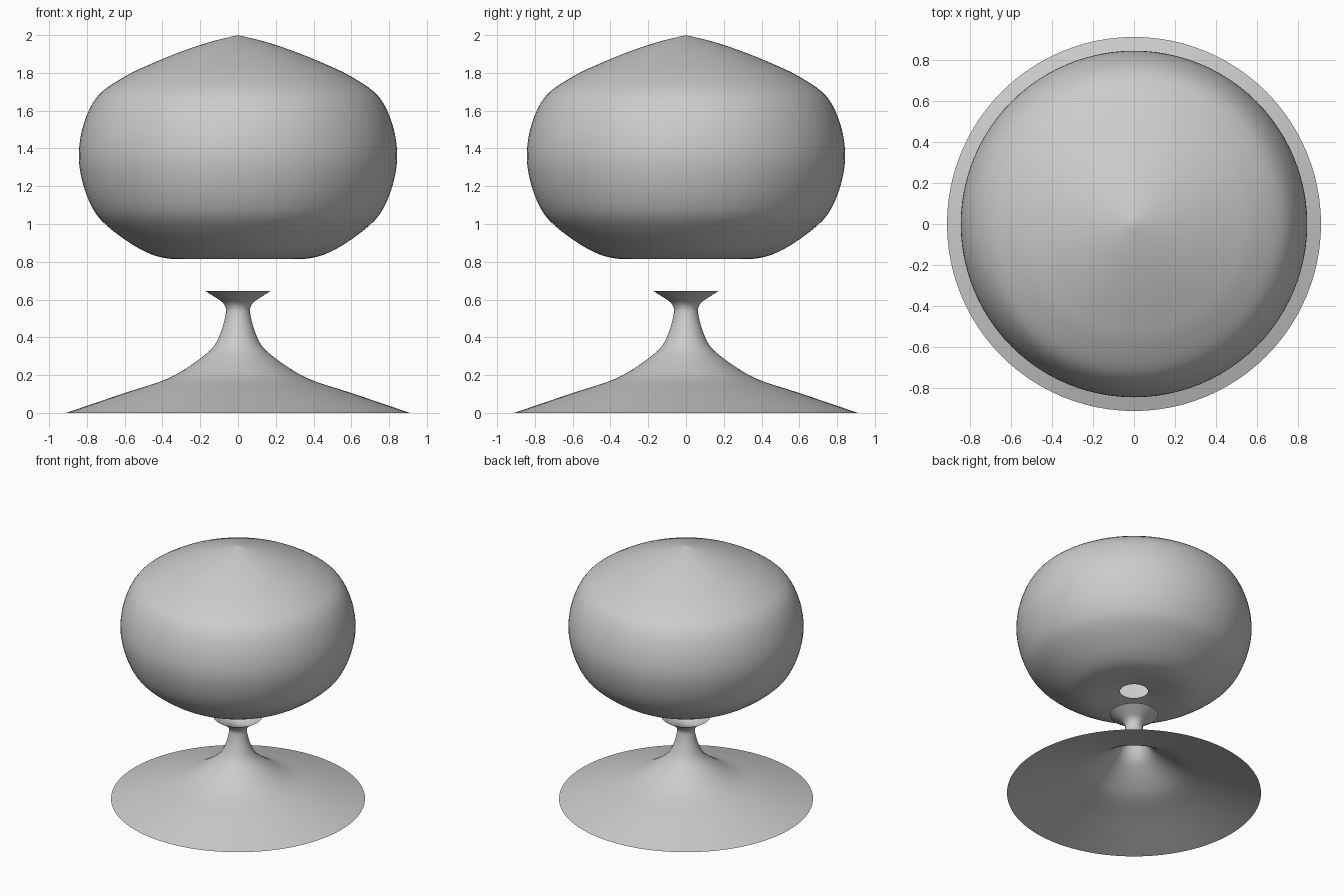
import bpy, bmesh, math
from mathutils import Vector

if "Cube" in bpy.data.objects:
    bpy.data.objects.remove(bpy.data.objects["Cube"])

SEGMENTS = 96


def smooth_profile(points, steps=5):
    """Catmull-Rom curve through (radius, height) points."""
    p = [Vector(q) for q in points]
    p = [2 * p[0] - p[1]] + p + [2 * p[-1] - p[-2]]
    out = []
    for a, b, c, d in zip(p, p[1:], p[2:], p[3:]):
        for i in range(steps):
            t = i / steps
            out.append(0.5 * (2 * b + (c - a) * t + (2 * a - 5 * b + 4 * c - d) * t * t
                              + (3 * b - a - 3 * c + d) * t ** 3))
    return out + [p[-2]]


def lathe(name, points):
    """Open surface of revolution around the z axis."""
    bm = bmesh.new()
    verts = [bm.verts.new((max(r, 0), 0, z)) for r, z in smooth_profile(points)]
    edges = [bm.edges.new(pair) for pair in zip(verts, verts[1:])]
    bmesh.ops.spin(bm, geom=verts + edges, axis=(0, 0, 1), cent=(0, 0, 0),
                   angle=math.tau, steps=SEGMENTS, use_merge=False)
    bmesh.ops.remove_doubles(bm, verts=bm.verts, dist=1e-4)
    bmesh.ops.recalc_face_normals(bm, faces=bm.faces)
    # open shells: make the widest faces point outwards
    f = max(bm.faces, key=lambda q: q.calc_center_median().xy.length)
    c = f.calc_center_median()
    if f.normal.dot(Vector((c.x, c.y, 0))) < 0:
        bmesh.ops.reverse_faces(bm, faces=bm.faces)
    for f in bm.faces:
        f.smooth = True
    mesh = bpy.data.meshes.new(name)
    bm.to_mesh(mesh)
    bm.free()
    obj = bpy.data.objects.new(name, mesh)
    bpy.context.collection.objects.link(obj)
    return obj


# Flared foot, narrow stem and open collar
lathe("base_stem", [
    (0.91, 0), (0.60, 0.105), (0.40, 0.17), (0.29, 0.226), (0.175, 0.307),
    (0.12, 0.365), (0.083, 0.45), (0.064, 0.53), (0.066, 0.56),
    (0.08, 0.583), (0.105, 0.602), (0.172, 0.645)])

# Bulbous shade with a pointed crown and a recessed hole underneath
lathe("shade", [
    (0.10, 0.842), (0.20, 0.825), (0.31, 0.815), (0.386, 0.82), (0.465, 0.842),
    (0.57, 0.898), (0.693, 0.99), (0.765, 1.075), (0.82, 1.21), (0.843, 1.365),
    (0.815, 1.535), (0.74, 1.68), (0.60, 1.78), (0.466, 1.845), (0.307, 1.91),
    (0.15, 1.963), (0, 2.0)])
